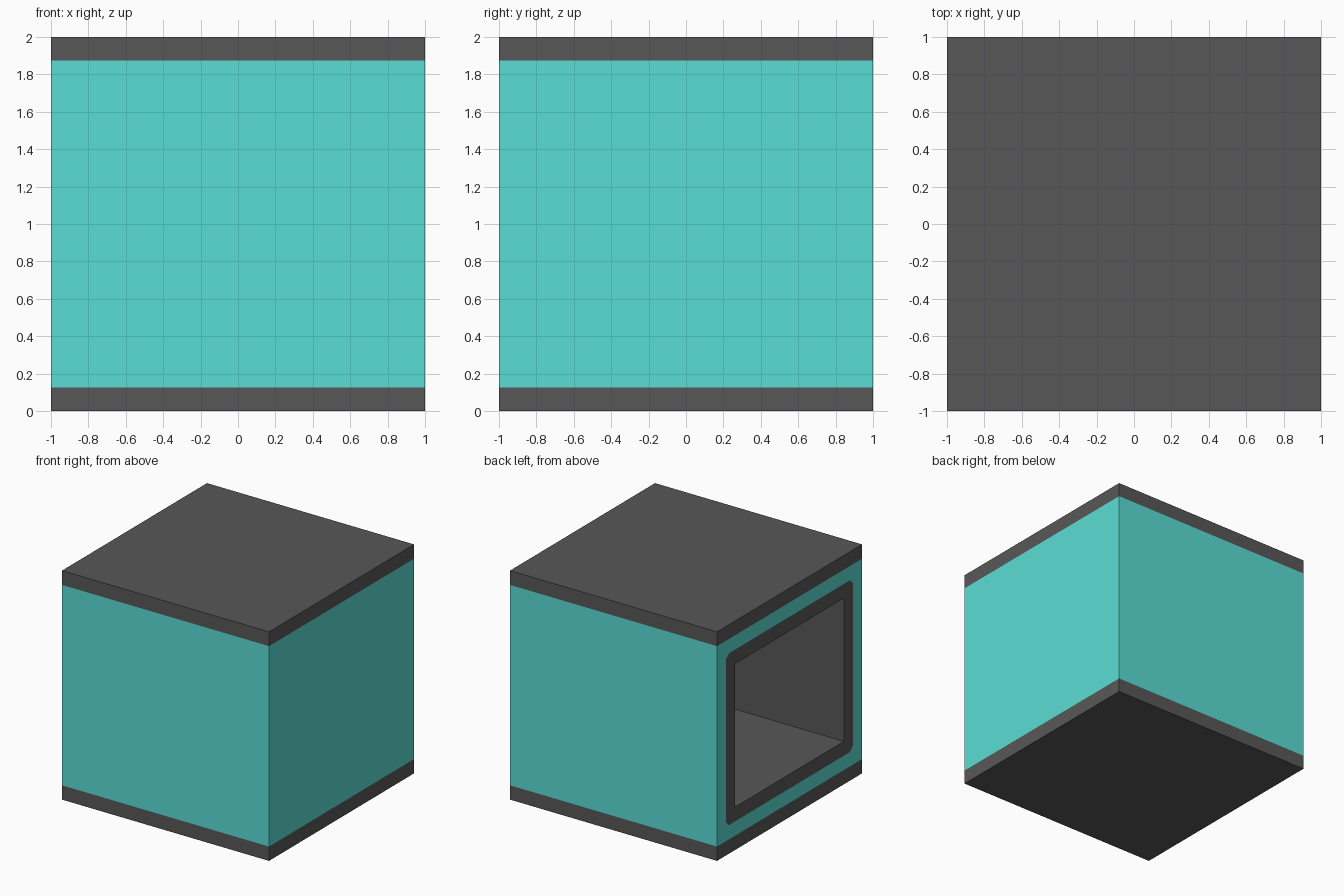
import bpy
import bmesh

cube = bpy.data.objects.get("Cube")
if cube:
    bpy.data.objects.remove(cube, do_unlink=True)

BAND = 0.125      # height of the dark bands and width of each border
CORNER = 0.04     # clipped corners of the opening's frame
DEPTH = 1.75      # depth of the cavity
GREY, TEAL = 0, 1


def make_material(name, colour):
    mat = bpy.data.materials.new(name)
    mat.use_nodes = True
    mat.diffuse_color = colour
    mat.node_tree.nodes["Principled BSDF"].inputs["Base Color"].default_value = colour
    return mat


def cut(bm, faces, point, normal):
    geom = set(faces)
    for f in faces:
        geom.update(f.edges)
        geom.update(f.verts)
    bmesh.ops.bisect_plane(bm, geom=list(geom), plane_co=point, plane_no=normal)


def inset(bm, face):
    return bmesh.ops.inset_region(bm, faces=[face], thickness=BAND,
                                  use_even_offset=True)["faces"]


bm = bmesh.new()
bmesh.ops.create_cube(bm, size=2)
bmesh.ops.translate(bm, verts=bm.verts, vec=(0, 0, 1))

# Dark bands at the top and bottom, teal sides between
for z in (BAND, 2 - BAND):
    cut(bm, bm.faces[:], (0, 0, z), (0, 0, 1))
for f in bm.faces:
    middle = abs(f.calc_center_median().z - 1) < 0.1
    f.material_index = TEAL if middle else GREY

# Teal border, then the dark frame, on the open side
opening = min((f for f in bm.faces if f.material_index == TEAL),
              key=lambda f: f.calc_center_median().x)
inset(bm, opening)
for f in inset(bm, opening) + [opening]:
    f.material_index = GREY


def frame_faces():
    found = []
    for f in bm.faces:
        c = f.calc_center_median()
        if c.x < -0.999 and f.material_index == GREY and f is not opening \
                and abs(c.z - 1) < 1 - 2 * BAND:
            found.append(f)
    return found


# Clip the outer corners of the frame
reach = (1 - BAND) + (1 - 2 * BAND) - CORNER
for sy in (-1, 1):
    for sz in (-1, 1):
        cut(bm, frame_faces(), (-1, sy * reach, 1), (0, sy, sz))
for f in frame_faces():
    c = f.calc_center_median()
    if abs(c.y) + abs(c.z - 1) > reach:
        f.material_index = TEAL

# Hollow cavity behind the frame
result = bmesh.ops.extrude_face_region(bm, geom=[opening])["geom"]
verts = [g for g in result if isinstance(g, bmesh.types.BMVert)]
bmesh.ops.translate(bm, verts=verts, vec=(DEPTH, 0, 0))
if opening.is_valid:
    bmesh.ops.delete(bm, geom=[opening], context="FACES_ONLY")
bmesh.ops.recalc_face_normals(bm, faces=bm.faces[:])

mesh = bpy.data.meshes.new("hollow_box")
bm.to_mesh(mesh)
bm.free()
mesh.materials.append(make_material("dark_grey", (0.097, 0.097, 0.097, 1)))
mesh.materials.append(make_material("teal", (0.102, 0.72, 0.66, 1)))
box = bpy.data.objects.new("hollow_box", mesh)
bpy.context.scene.collection.objects.link(box)
